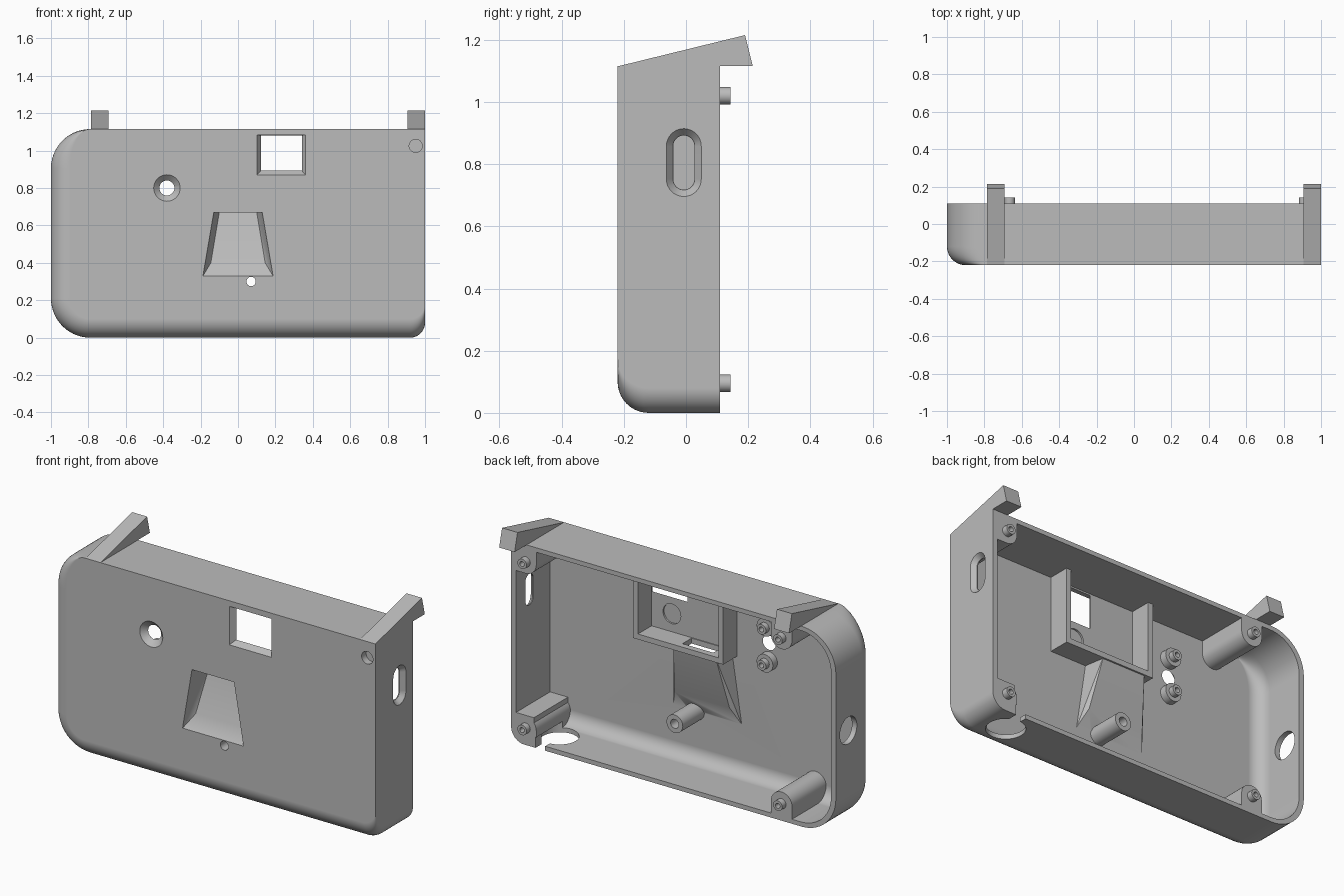
import bpy, bmesh
from math import sin, cos, pi, radians
from mathutils import Matrix, Vector

cube = bpy.data.objects.get("Cube")
if cube:
    bpy.data.objects.remove(cube, do_unlink=True)

grey = bpy.data.materials.new("matte_grey")
grey.use_nodes = True
grey.diffuse_color = (0.5, 0.5, 0.5, 1)
grey.node_tree.nodes["Principled BSDF"].inputs["Base Color"].default_value = (0.5, 0.5, 0.5, 1)


def finish(name, bm):
    bmesh.ops.remove_doubles(bm, verts=bm.verts, dist=1e-5)
    bmesh.ops.recalc_face_normals(bm, faces=bm.faces)
    mesh = bpy.data.meshes.new(name)
    bm.to_mesh(mesh)
    bm.free()
    mesh.materials.append(grey)
    ob = bpy.data.objects.new(name, mesh)
    bpy.context.collection.objects.link(ob)
    return ob


def hull(name, points):
    bm = bmesh.new()
    for p in points:
        bm.verts.new(p)
    res = bmesh.ops.convex_hull(bm, input=bm.verts)
    bmesh.ops.delete(bm, geom=[v for v in res["geom_interior"] if isinstance(v, bmesh.types.BMVert)],
                     context="VERTS")
    bmesh.ops.dissolve_limit(bm, angle_limit=radians(0.5), verts=bm.verts, edges=bm.edges)
    return finish(name, bm)


def box(name, x, y, z):
    return hull(name, [(a, b, c) for a in x for b in y for c in z])


def rod(name, start, end, r1, r2=None, sides=32):
    """Cylinder or cone between two points."""
    start, end = Vector(start), Vector(end)
    axis = end - start
    bm = bmesh.new()
    place = Matrix.Translation((start + end) / 2) @ axis.to_track_quat("Z", "Y").to_matrix().to_4x4()
    bmesh.ops.create_cone(bm, cap_ends=True, segments=sides, radius1=r1,
                          radius2=r1 if r2 is None else r2, depth=axis.length, matrix=place)
    return finish(name, bm)


def activate(ob):
    bpy.ops.object.select_all(action="DESELECT")
    ob.select_set(True)
    bpy.context.view_layer.objects.active = ob


def cut(target, *tools):
    for tool in tools:
        activate(target)
        tool.hide_render = True
        mod = target.modifiers.new("cut", "BOOLEAN")
        mod.operation, mod.solver, mod.object = "DIFFERENCE", "EXACT", tool
        bpy.ops.object.modifier_apply(modifier=mod.name)
        bpy.data.objects.remove(tool, do_unlink=True)


def smooth(ob):
    activate(ob)
    bpy.ops.object.shade_smooth_by_angle(angle=radians(30))
    ob.modifiers.new("clean_normals", "WEIGHTED_NORMAL").keep_sharp = True


def arc(cx, cz, rx, rz, first, steps=14):
    return [(cx + rx * cos(first + pi / 2 * i / steps), cz + rz * sin(first + pi / 2 * i / steps))
            for i in range(steps + 1)]


def tray(name, left, right, low, top, front, back, r_left, r_right, r_top, fillet):
    """Solid with a front fillet on its left and bottom edges."""
    def outline(d):
        r = r_left - d
        return (arc(right - r_top, top - r_top, r_top, r_top, 0)
                + arc(left + r_left, top - r_left, r, r_left, pi / 2)
                + arc(left + r_left, low + r_left, r, r, pi)
                + arc(right - r_right, low + d + r_right, r_right, r_right, 1.5 * pi))
    steps = 10
    layers = [(front + fillet * (1 - cos(a)), fillet * (1 - sin(a)))
              for a in [pi / 2 * i / steps for i in range(steps + 1)]] + [(back, 0)]
    bm = bmesh.new()
    rings = [[bm.verts.new((x, y, z)) for x, z in outline(d)] for y, d in layers]
    for a, b in zip(rings, rings[1:]):
        for i in range(len(a)):
            j = (i + 1) % len(a)
            bm.faces.new((a[i], a[j], b[j], b[i]))
    bm.faces.new(rings[0])
    bm.faces.new(rings[-1])
    return finish(name, bm)


def mirrored(points):
    return [(s * x, y, z) for x, y, z in points for s in (-1, 1)]


# Shell and the hollow inside it
case = tray("case", -1, 1, 0, 1.115, -0.22, 0.11, 0.21, 0.08, 0, 0.1)
cavity = tray("cavity", -0.97, 0.97, 0.025, 1.09, -0.19, 0.2, 0.185, 0.06, 0.03, 0.075)

# Corner posts, left standing by removing them from the hollow
pegs = [(x, z) for x in (-0.665, 0.91) for z in (0.095, 1.02)]
deep = (-0.3, 0.3)
for x, z in pegs:
    wall = -0.1 if z < 0.5 else 1.2
    r = 0.065
    cut(cavity, rod("post", (x, -0.3, z), (x, 0.3, z), r),
        box("post_web", (x - r, x + r), deep, (wall, z)))
    if x > 0:
        cut(cavity, box("post_side", (x, 1.1), deep, (z - r, z + r)))
cut(cavity, box("lower_post_block", (0.86, 1.1), deep, (-0.1, 0.165)))

# Viewfinder housing, sloped pocket back and screw tube
cut(cavity,
    box("housing_wall_a", (0.345, 0.375), (-0.3, -0.07), (0.67, 1.2)),
    box("housing_wall_b", (-0.18, -0.15), (-0.3, -0.07), (0.67, 1.2)),
    box("housing_floor", (-0.18, 0.375), (-0.3, -0.07), (0.67, 0.7)),
    hull("pocket_back", mirrored([(0.16, -0.25, 0.69), (0.21, -0.25, 0.3), (0.13, -0.075, 0.69),
                                  (0.17, -0.14, 0.4), (0.21, -0.19, 0.3)])),
    rod("screw_tube", (0.07, -0.3, 0.3), (0.07, 0, 0.3), 0.05))

# Stepped bosses beside the lens hole
for z in (0.7, 0.9):
    cut(cavity, rod("boss", (-0.38, -0.3, z), (-0.38, -0.15, z), 0.05),
        rod("boss_tip", (-0.38, -0.3, z), (-0.38, -0.12, z), 0.028))

cut(case, cavity)

# Viewfinder window and tapered front pocket
cut(case,
    hull("window", [(x, -0.23, z) for x in (0.093, 0.367) for z in (0.862, 1.085)]
         + [(x, -0.18, z) for x in (0.13, 0.335) for z in (0.9, 1.08)]),
    hull("pocket", mirrored([(0.132, -0.23, 0.67), (0.19, -0.23, 0.325), (0.1, -0.1, 0.67),
                             (0.145, -0.165, 0.4), (0.187, -0.218, 0.33)])),
    box("pocket_slot", (-0.095, 0.095), (-0.185, -0.105), (0.66, 0.75)))

# Round holes: lens, screw, corner dimple, inner dimple, side and bottom openings
cut(case,
    rod("lens_sink", (-0.38, -0.221, 0.8), (-0.38, -0.185, 0.8), 0.072, 0.035),
    rod("lens_hole", (-0.38, -0.3, 0.8), (-0.38, -0.1, 0.8), 0.034),
    rod("screw_hole", (0.07, -0.3, 0.3), (0.07, 0.1, 0.3), 0.025),
    rod("corner_dimple", (0.95, -0.3, 1.025), (0.95, -0.18, 1.025), 0.035),
    rod("inner_dimple", (0.22, -0.2, 0.8), (0.22, -0.12, 0.8), 0.055),
    rod("side_hole", (-1.1, 0, 0.55), (-0.9, 0, 0.55), 0.075),
    rod("bottom_hole", (0.8, -0.03, -0.1), (0.8, -0.03, 0.06), 0.1),
    box("bottom_notch", (0.79, 0.85), (-0.03, 0.2), (-0.1, 0.06)))
for z in (0.7, 0.9):
    cut(case, rod("boss_hole", (-0.38, -0.17, z), (-0.38, -0.05, z), 0.014, sides=16))


# Chamfered slot through the side wall
def stadium(x, r):
    return [(x, -0.007 + r * cos(2 * pi * i / 32), z + r * sin(2 * pi * i / 32))
            for i in range(32) for z in (0.752, 0.858)]


cut(case, hull("slot_chamfer", stadium(1.001, 0.057) + stadium(0.975, 0.035)),
    hull("slot", stadium(1.01, 0.034) + stadium(0.94, 0.034)))
smooth(case)

# Hollow locating pegs on the posts
for i, (x, z) in enumerate(pegs):
    peg = rod(f"locating_peg_{i + 1}", (x, 0.1, z), (x, 0.143, z), 0.028)
    cut(peg, rod("peg_hole", (x, 0.112, z), (x, 0.2, z), 0.014, sides=16))
    smooth(peg)

# Wedge hooks along the top
for name, x in (("right_hook", (-0.785, -0.693)), ("left_hook", (0.905, 1.0))):
    hull(name, [(a, y, z) for a in x
                for y, z in ((-0.218, 1.115), (0.19, 1.215), (0.215, 1.115))])
